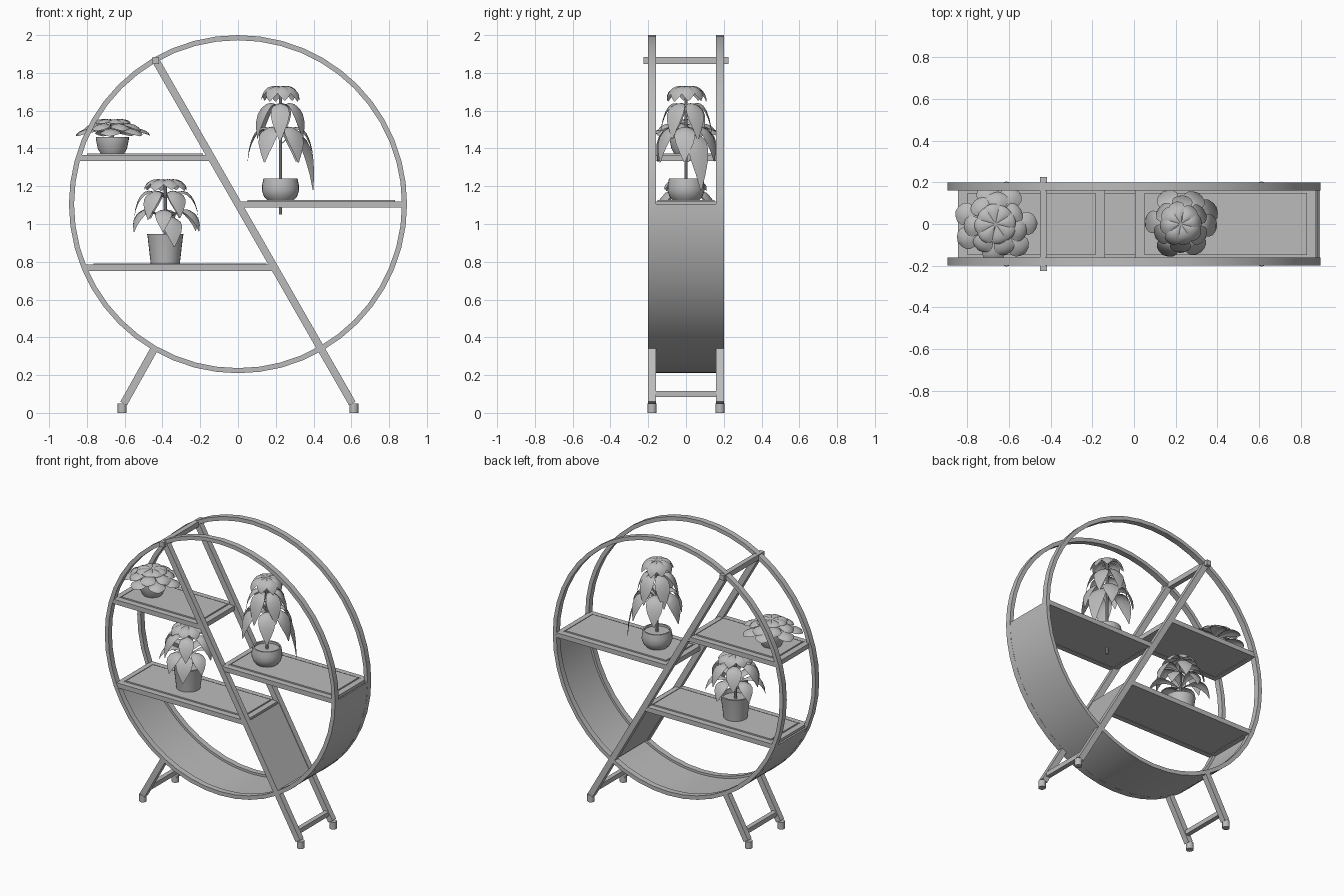
import bpy, bmesh, random
from math import sin, cos, pi, radians, atan2, hypot
from mathutils import Matrix, Vector

random.seed(4)
cube = bpy.data.objects.get("Cube")
if cube:
    bpy.data.objects.remove(cube)

grey = bpy.data.materials.new("plain grey")
grey.use_nodes = True
COLOUR = (0.5, 0.5, 0.5, 1)
grey.diffuse_color = COLOUR
grey.node_tree.nodes["Principled BSDF"].inputs["Base Color"].default_value = COLOUR

CENTRE = 1.105      # height of the ring centre
RADIUS = 0.895
SIDE = 0.18         # y of the two side frames
BAR = 0.04


def finish(name, bm, smooth=False, recalc=True):
    if recalc:
        bmesh.ops.recalc_face_normals(bm, faces=bm.faces)
    mesh = bpy.data.meshes.new(name)
    bm.to_mesh(mesh)
    bm.free()
    mesh.materials.append(grey)
    ob = bpy.data.objects.new(name, mesh)
    bpy.context.collection.objects.link(ob)
    if smooth:
        bpy.ops.object.select_all(action='DESELECT')
        ob.select_set(True)
        bpy.context.view_layer.objects.active = ob
        bpy.ops.object.shade_smooth_by_angle(angle=radians(35))
    return ob


def box(name, x, y, z):
    """Box from (min, max) ranges."""
    bm = bmesh.new()
    size = [b - a for a, b in (x, y, z)]
    mid = [(a + b) / 2 for a, b in (x, y, z)]
    bmesh.ops.create_cube(bm, size=1, matrix=Matrix.Translation(mid) @ Matrix.Diagonal((*size, 1)))
    return finish(name, bm)


def beam(name, start, end, y, depth=BAR, thick=BAR):
    """Slanted bar between two (x, z) points."""
    dx, dz = end[0] - start[0], end[1] - start[1]
    mid = ((start[0] + end[0]) / 2, y, (start[1] + end[1]) / 2)
    bm = bmesh.new()
    bmesh.ops.create_cube(bm, size=1, matrix=Matrix.Translation(mid)
                          @ Matrix.Rotation(-atan2(dz, dx), 4, 'Y')
                          @ Matrix.Diagonal((hypot(dx, dz), depth, thick, 1)))
    return finish(name, bm)


def hoop(name, inner, outer, y0, y1, first=0, last=360, steps=48):
    """Rectangular section swept around the ring centre."""
    closed = last - first == 360
    bm = bmesh.new()
    loops = []
    for i in range(steps if closed else steps + 1):
        a = radians(first + (last - first) * i / steps)
        loops.append([bm.verts.new((r * cos(a), y, CENTRE + r * sin(a)))
                      for r, y in ((inner, y0), (outer, y0), (outer, y1), (inner, y1))])
    pairs = list(zip(loops, loops[1:] + loops[:1]))
    if not closed:
        pairs.pop()
        bm.faces.new(loops[0])
        bm.faces.new(loops[-1])
    for a, b in pairs:
        for k in range(4):
            bm.faces.new((a[k], a[k - 1], b[k - 1], b[k]))
    return finish(name, bm, smooth=True)


def lathe(name, profile, x, y, z, sides=28):
    """Spin (radius, height) points about a vertical axis."""
    bm = bmesh.new()
    verts = [bm.verts.new((r, 0, h)) for r, h in profile]
    edges = [bm.edges.new(p) for p in zip(verts, verts[1:])]
    bmesh.ops.spin(bm, geom=verts + edges, cent=(0, 0, 0), axis=(0, 0, 1),
                   angle=2 * pi, steps=sides)
    bmesh.ops.remove_doubles(bm, verts=bm.verts, dist=0.0002)
    bmesh.ops.translate(bm, verts=bm.verts, vec=(x, y, z))
    return finish(name, bm, smooth=True)


def add_leaf(bm, origin, turn, out, drop, width, lift):
    """Cupped leaf that arches outward and hangs down."""
    rows, cols = 8, 4
    spin = Matrix.Rotation(turn, 3, 'Z')
    grid = []
    for i in range(rows + 1):
        t = i / rows
        reach = out * (1 - (1 - t) ** 1.6)
        height = lift * sin(pi * t) - drop * t * t
        half = width / 2 * max(sin(pi * t ** 1.3), 0.06)
        row = []
        for j in range(cols + 1):
            u = 2 * j / cols - 1
            p = Vector((reach, half * u, height - 0.35 * half * u * u))
            row.append(bm.verts.new(Vector(origin) + spin @ p))
        grid.append(row)
    for a, b in zip(grid, grid[1:]):
        for j in range(cols):
            bm.faces.new((a[j], b[j], b[j + 1], a[j + 1]))


def foliage(name, x, whorls, single=None):
    """Whorls of (count, height, out, drop, width, lift, first turn)."""
    bm = bmesh.new()
    for count, z, out, drop, width, lift, first in whorls:
        for i in range(count):
            turn = radians(first) + 2 * pi * i / count + random.uniform(-0.08, 0.08)
            add_leaf(bm, (x, 0, z), turn, out * random.uniform(0.93, 1.04),
                     drop * random.uniform(0.9, 1.05), width, lift)
    if single:
        z, turn, out, drop, width, lift = single
        add_leaf(bm, (x, 0, z), radians(turn), out, drop, width, lift)
    return finish(name, bm, smooth=True, recalc=False)


# Side frames: ring, long diagonal, short leg and feet, mirrored front to back
TOP, FOOT = (-0.435, 1.865), (0.605, 0.05)
for label, s in (("front", -1), ("back", 1)):
    hoop(label + "_ring", RADIUS - 0.027, RADIUS, s * SIDE - BAR / 2, s * SIDE + BAR / 2)
    beam(label + "_diagonal", TOP, FOOT, s * SIDE)
    beam(label + "_short_leg", (-0.44, 0.345), (-0.605, 0.05), s * SIDE)
    for end, x in (("right", -0.613), ("left", 0.613)):
        lathe(f"{label}_{end}_foot", [(0, 0), (0.024, 0), (0.024, 0.05), (0, 0.05)],
              x, s * SIDE, 0, sides=16)

# Cross bars
beam("top_cross_bar", (TOP[0] - 0.017, TOP[1]), (TOP[0] + 0.017, TOP[1]), 0, 0.45, 0.036)
for label, x in (("right", -0.577), ("left", 0.577)):
    box(label + "_leg_cross_bar", (x - 0.016, x + 0.016), (-0.165, 0.165), (0.085, 0.117))

# Curved lower shell and slanted divider between the frames
hoop("curved_shell", RADIUS - 0.012, RADIUS - 0.002, -0.165, 0.165, -158, 0)
beam("slanted_divider", (0.193, 0.77), (0.432, 0.353), 0, 0.33, 0.03)

# Shelves: rails around a slightly raised board
for label, x0, x1, z in (("upper", -0.845, -0.14, 1.333),
                         ("middle", 0.005, 0.875, 1.087),
                         ("lower", -0.81, 0.195, 0.752)):
    top = z + 0.033
    for side, s in (("front", -1), ("back", 1)):
        box(f"{label}_shelf_{side}_rail", (x0, x1),
            (s * SIDE - 0.018, s * SIDE + 0.018), (z, top))
    for side, x in (("right", x0), ("left", x1 - 0.035)):
        box(f"{label}_shelf_{side}_rail", (x, x + 0.035), (-0.165, 0.165), (z, top))
    box(label + "_shelf_board", (x0 + 0.03, x1 - 0.03), (-0.163, 0.163), (z + 0.003, top - 0.003))
    box(label + "_shelf_mat", (x0 + 0.045, x1 - 0.045), (-0.15, 0.15), (top - 0.005, top + 0.006))

# Tall plant on the middle shelf
X = 0.225
lathe("round_pot", [(0, 0), (0.07, 0), (0.088, 0.02), (0.098, 0.05), (0.097, 0.08),
                    (0.09, 0.115), (0.08, 0.115), (0.08, 0.1), (0, 0.1)], X, 0, 1.126)
lathe("tall_stem", [(0, 0), (0.009, 0), (0.009, 0.67), (0, 0.67)], X, 0, 1.05, sides=10)
foliage("tall_plant_leaves", X, [
    (8, 1.725, 0.108, 0.075, 0.075, 0.014, 10),
    (6, 1.615, 0.14, 0.17, 0.1, 0.05, 25),
    (6, 1.47, 0.175, 0.15, 0.11, 0.07, 60)],
    single=(1.42, 25, 0.19, 0.24, 0.12, 0.1))

# Medium plant on the lower shelf
X = -0.385
lathe("tapered_pot", [(0, 0), (0.077, 0), (0.094, 0.145), (0.097, 0.158), (0.085, 0.158),
                      (0.083, 0.13), (0, 0.13)], X, 0, 0.79)
lathe("medium_stem", [(0, 0), (0.009, 0), (0.009, 0.32), (0, 0.32)], X, 0, 0.91, sides=10)
foliage("medium_plant_leaves", X, [
    (8, 1.232, 0.115, 0.055, 0.08, 0.012, 15),
    (6, 1.135, 0.17, 0.11, 0.1, 0.06, 0),
    (6, 1.02, 0.2, 0.06, 0.09, 0.07, 30)],
    single=(1.0, -70, 0.14, 0.12, 0.11, 0.06))

# Low spreading plant on the upper shelf
X = -0.665
lathe("bowl_pot", [(0, 0), (0.062, 0), (0.078, 0.03), (0.087, 0.075), (0.087, 0.09),
                   (0.077, 0.09), (0.075, 0.075), (0, 0.075)], X, 0, 1.371)
lathe("low_stem", [(0, 0), (0.009, 0), (0.009, 0.11), (0, 0.11)], X, 0, 1.44, sides=10)
foliage("low_plant_leaves", X, [
    (8, 1.55, 0.1, 0.018, 0.08, 0.008, 10),
    (7, 1.52, 0.15, 0.03, 0.1, 0.018, 30),
    (7, 1.485, 0.195, 0.02, 0.11, 0.025, 5)])
